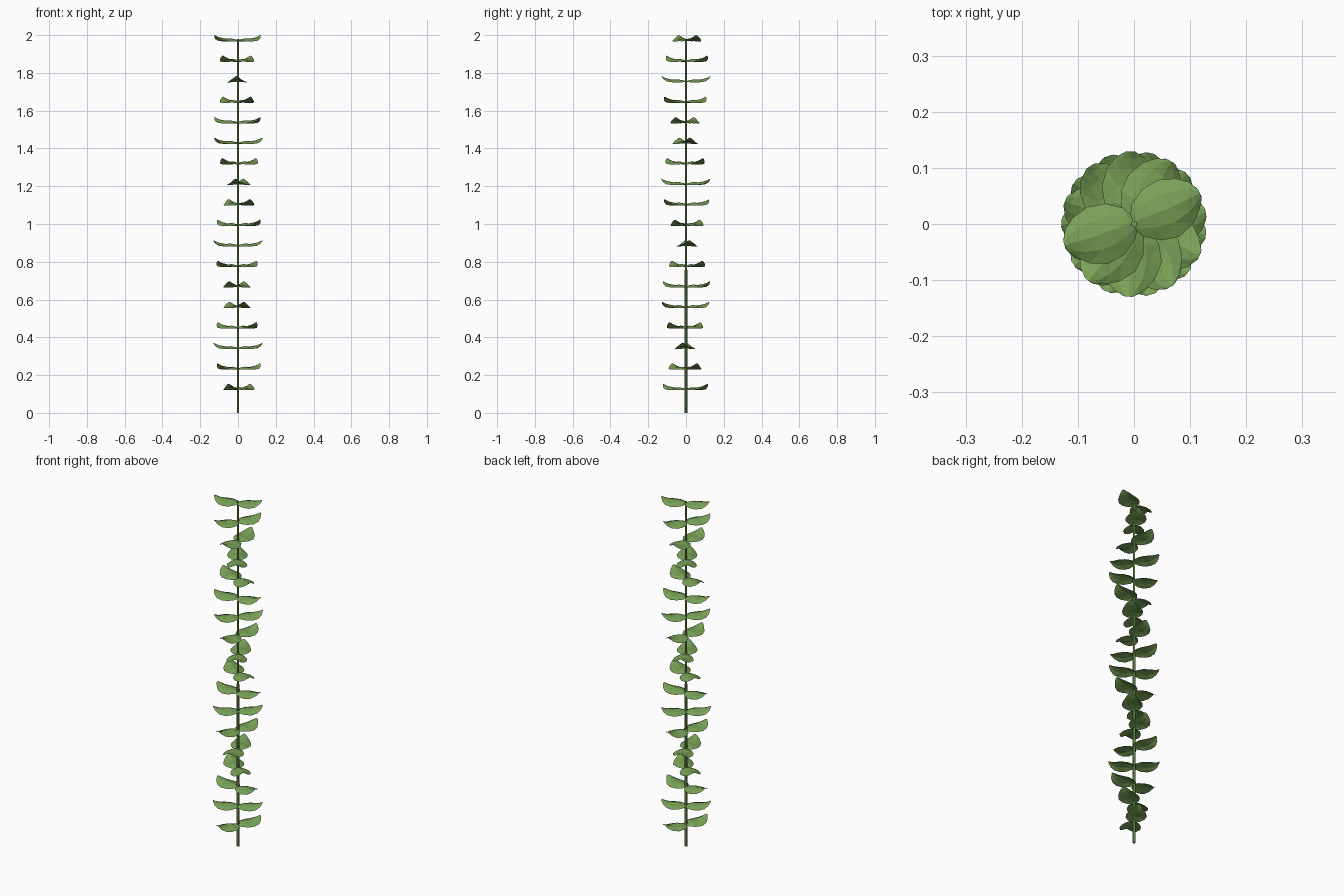
import bpy, bmesh, math
from mathutils import Matrix

if "Cube" in bpy.data.objects:
    bpy.data.objects.remove(bpy.data.objects["Cube"])


def material(name, rgb):
    m = bpy.data.materials.new(name)
    m.diffuse_color = (*rgb, 1)
    m.use_nodes = True
    m.node_tree.nodes["Principled BSDF"].inputs["Base Color"].default_value = m.diffuse_color
    return m


leaf_green = material("leaf green", (0.19, 0.36, 0.095))

# Leaf stations: distance from stem, left edge, right edge, midrib height, edge height
STATIONS = [
    (-0.004, 0.010, -0.008, 0.003, 0.001),
    (0.008, 0.034, -0.027, 0.008, 0.000),
    (0.036, 0.053, -0.045, 0.014, -0.001),
    (0.068, 0.058, -0.050, 0.013, -0.001),
    (0.099, 0.049, -0.037, 0.019, 0.003),
    (0.118, 0.035, -0.018, 0.026, 0.014),
    (0.129, 0.016, -0.001, 0.032, 0.028),
]


def add_leaf(bm, matrix):
    """Rounded leaf with a raised midrib and an upturned tip."""
    rows = []
    for u, left, right, mid_z, edge_z in STATIONS:
        mid = (left + right) / 2
        row = []
        for t in (-1, -0.5, 0, 0.5, 1):
            v = mid + t * (left - right) / 2
            z = mid_z + (edge_z - mid_z) * abs(t) ** 1.7
            row.append(bm.verts.new(matrix @ Matrix.Translation((u, v, z)).to_translation()))
        rows.append(row)
    for a, b in zip(rows, rows[1:]):
        for i in range(4):
            bm.faces.new([a[i], b[i], b[i + 1], a[i + 1]])


# Leaf pairs spiralling down the stem
LEVELS, STEP, TURN = 18, 0.1086, math.radians(34.3)
for k in range(LEVELS):
    bm = bmesh.new()
    place = (Matrix.Translation((0, 0, 1.968 - k * STEP))
             @ Matrix.Rotation(math.radians(21) + k * TURN, 4, 'Z'))
    add_leaf(bm, place)
    add_leaf(bm, place @ Matrix.Diagonal((-1, 1, 1, 1)))
    # all leaf faces look upward
    bm.normal_update()
    bmesh.ops.reverse_faces(bm, faces=[f for f in bm.faces if f.normal.z < 0])
    bmesh.ops.triangulate(bm, faces=bm.faces)
    mesh = bpy.data.meshes.new("leaf_pair")
    bm.to_mesh(mesh)
    bm.free()
    mesh.materials.append(leaf_green)
    bpy.context.collection.objects.link(bpy.data.objects.new(f"leaf_pair_{k + 1}", mesh))

# Stem
bpy.ops.mesh.primitive_cone_add(vertices=6, radius1=0.007, radius2=0.006,
                                depth=1.98, location=(0, 0, 0.99))
stem = bpy.context.object
stem.name = "stem"
stem.data.materials.append(leaf_green)
